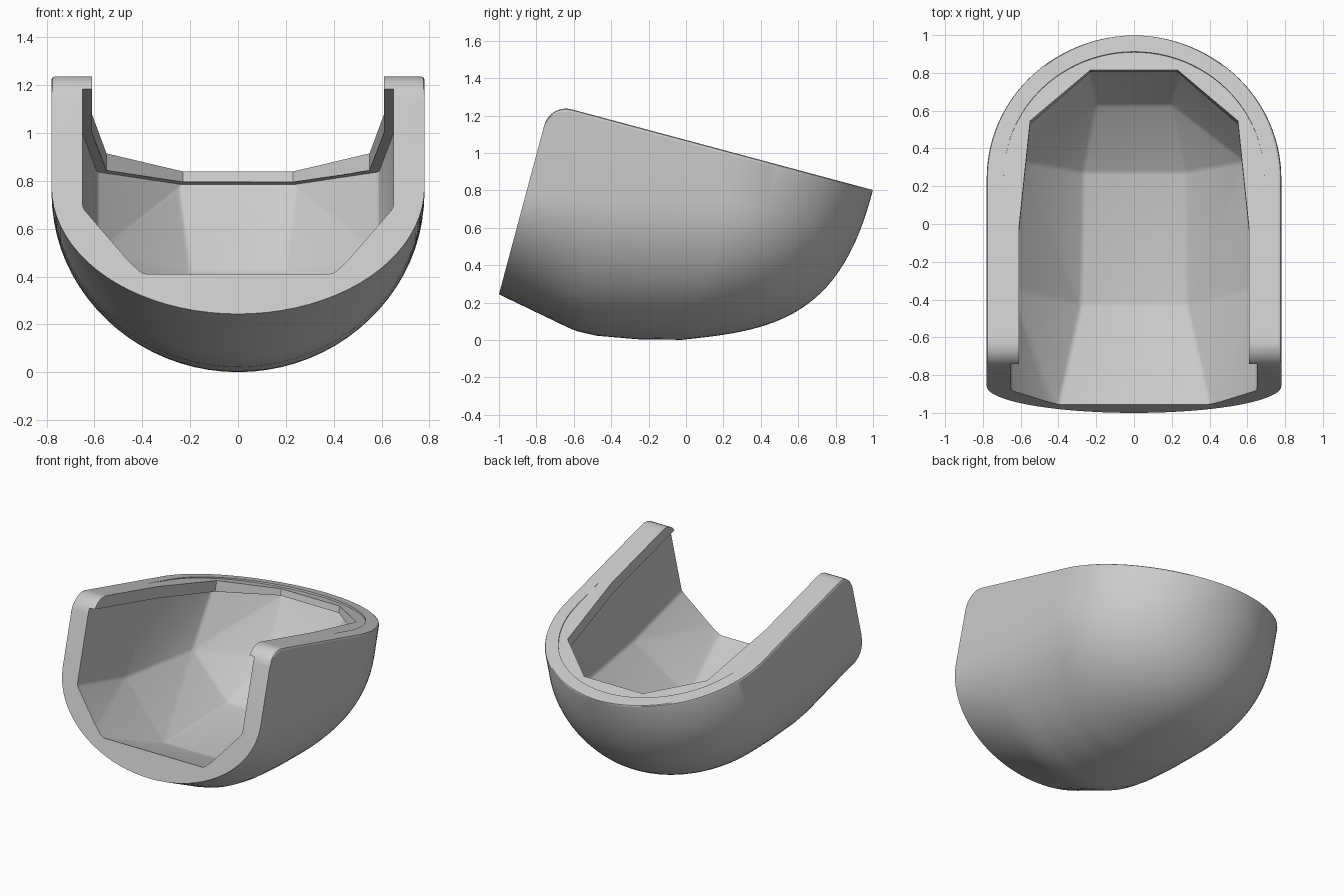
import bpy, bmesh, math
from mathutils import Vector

if "Cube" in bpy.data.objects:
    bpy.data.objects.remove(bpy.data.objects["Cube"])

TILT = math.radians(15)
CO, SI = math.cos(TILT), math.sin(TILT)
BASE = 0.244
RADIUS, ARC_START, RIM, LIP = 0.78, 1.007, 1.056, 0.975
CORNER, EDGE = 0.12, 0.015

grey = bpy.data.materials.new("Plain grey")
grey.use_nodes = True
colour = (0.6, 0.6, 0.6, 1)
grey.diffuse_color = colour
grey.node_tree.nodes["Principled BSDF"].inputs["Base Color"].default_value = colour


def place(x, u, v):
    """Tilt a point from the cup's own frame (u back, v up) into the scene."""
    return Vector((x, -1 + u * CO + v * SI, BASE - u * SI + v * CO))


def height(co):
    """Height of a scene point in the cup's own frame."""
    return (co.y + 1) * SI + (co.z - BASE) * CO


def finish(name, bm):
    bmesh.ops.recalc_face_normals(bm, faces=bm.faces)
    mesh = bpy.data.meshes.new(name)
    bm.to_mesh(mesh)
    bm.free()
    obj = bpy.data.objects.new(name, mesh)
    bpy.context.collection.objects.link(obj)
    mesh.materials.append(grey)
    return obj


def hull(name, half_points, soften=0):
    """Faceted convex solid from mirrored corner points, edges below the lip softened."""
    bm = bmesh.new()
    for x, u, v in half_points:
        for side in (1, -1):
            bm.verts.new(place(side * x, u, v))
    bmesh.ops.remove_doubles(bm, verts=bm.verts, dist=1e-5)
    res = bmesh.ops.convex_hull(bm, input=bm.verts)
    loose = [g for g in res["geom_interior"] if isinstance(g, bmesh.types.BMVert)]
    bmesh.ops.delete(bm, geom=loose, context="VERTS")
    bmesh.ops.dissolve_limit(bm, angle_limit=math.radians(1),
                             verts=bm.verts, edges=bm.edges)
    if soften:
        edges = [e for e in bm.edges if min(height(p.co) for p in e.verts) < LIP - 0.01]
        bmesh.ops.bevel(bm, geom=edges, offset=soften, segments=2, profile=0.5,
                        affect="EDGES", clamp_overlap=True)
    return finish(name, bm)


def keel(u):
    """Height of the underside along the straight front part."""
    pts = [(0, 0), (0.44, -0.083), (0.56, -0.079), (0.78, -0.04), (ARC_START, 0.018)]
    for (a, p), (b, q) in zip(pts, pts[1:]):
        if u <= b:
            return p + (q - p) * (u - a) / (b - a)
    return pts[-1][1]


# Stations along the cup: rounded front corner, straight sides, round back
stations = []
for i in range(9):
    a = math.pi / 2 * i / 8
    u = CORNER * (1 - math.cos(a))
    stations.append((u, RADIUS, RIM - CORNER * (1 - math.sin(a)), 0.55 + 0.25 * u, keel(u)))
for i in range(1, 17):
    u = CORNER + (ARC_START - CORNER) * i / 16
    stations.append((u, RADIUS, RIM, 0.55 + 0.25 * u, keel(u)))
for i in range(1, 29):
    t = 1.55 * i / 28
    stations.append((ARC_START + RADIUS * math.sin(t), RADIUS * math.cos(t), RIM,
                     0.8 + 0.1 * t * t, 0.018 + 0.3 * t + 0.14 * t ** 3))

# Outer shell: one U-shaped closed section lofted through the stations
bm = bmesh.new()
rings = []
for u, w, top, mid, low in stations:
    e = min(EDGE, w * 0.4)
    mid = min(mid, top - e - 0.005)
    low = min(low, mid - 0.005)
    section = [(w - e, top), (w - e * 0.3, top - e * 0.3), (w, top - e)]
    section += [(w * math.cos(math.pi * k / 40), mid - (mid - low) * math.sin(math.pi * k / 40))
                for k in range(41)]
    section += [(-x, v) for x, v in reversed(section[:3])]
    rings.append([bm.verts.new(place(x, u, v)) for x, v in section])
count = len(rings[0])
for a, b in zip(rings, rings[1:]):
    for k in range(count):
        n = (k + 1) % count
        bm.faces.new((a[k], a[n], b[n], b[k]))
bm.faces.new(rings[0])
bm.faces.new(rings[-1])
shell = finish("cup_shell", bm)

# Faceted hollow, wider than the opening so that a lip overhangs it
hollow = hull("hollow_cutter", [
    (0.65, -0.1, LIP), (0.65, 0.72, LIP), (0.59, 1.34, LIP), (0.25, 1.645, LIP),
    (0.65, -0.1, 0.46), (0.65, 0.56, 0.455), (0.59, 1.22, 0.585),
    (0.42, -0.1, 0.185), (0.28, 0.563, 0.107), (0.27, 1.235, 0.307), (0.2, 1.53, 0.593)],
    soften=0.015)
opening = hull("opening_cutter", [
    (x, u, v) for v in (0.94, 1.2)
    for x, u in ((0.61, -0.1), (0.61, 0.72), (0.55, 1.32), (0.23, 1.60))])

# Shallow step around the round back of the rim, fading out along the sides
outline = [(0.69, 0.7)]
outline += [(0.69 * math.cos(math.pi * k / 48), ARC_START + 0.69 * math.sin(math.pi * k / 48))
            for k in range(25)]
step = hull("rim_step_cutter", [
    (x, u, v) for x, u in outline for v in (RIM - 0.012 * (u - 0.7), 1.2)])

bpy.context.view_layer.objects.active = shell
for cutter in (hollow, opening, step):
    cutter.hide_render = True
    mod = shell.modifiers.new("cut", "BOOLEAN")
    mod.operation, mod.solver, mod.object = "DIFFERENCE", "EXACT", cutter
    bpy.ops.object.modifier_apply(modifier=mod.name)
    bpy.data.objects.remove(cutter)

bpy.ops.object.select_all(action="DESELECT")
shell.select_set(True)
bpy.ops.object.shade_smooth_by_angle(angle=math.radians(22))
